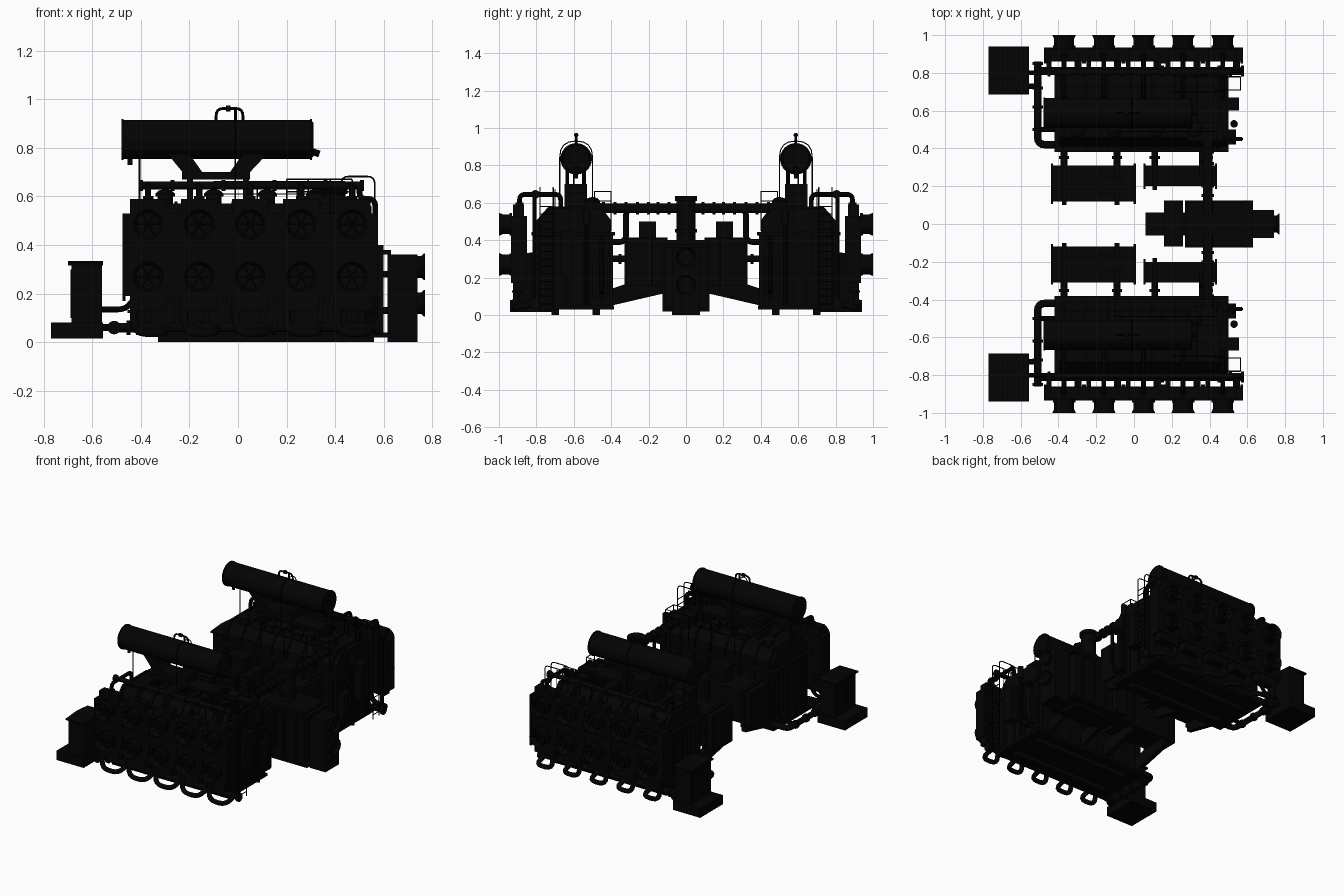
import bpy, bmesh, math
from mathutils import Vector

black = bpy.data.materials.new("black_paint")
black.diffuse_color = (0.001, 0.001, 0.001, 1)

def box(bm, x0, x1, y0, y1, z0, z1):
    prism(bm, [(y0, z0), (y1, z0), (y1, z1), (y0, z1)], x0, x1)

def prism(bm, pts, a0, a1, axis=0):
    # profile extruded along x (points are y,z) or along y (points are x,z)
    mk = (lambda a, p: (a, p[0], p[1])) if axis == 0 else (lambda a, p: (p[0], a, p[1]))
    lo = [bm.verts.new(mk(a0, p)) for p in pts]
    hi = [bm.verts.new(mk(a1, p)) for p in pts]
    skin(bm, [lo, hi])

def skin(bm, rings):
    n = len(rings[0])
    for a, b in zip(rings, rings[1:]):
        for i in range(n):
            bm.faces.new((a[i], a[(i + 1) % n], b[(i + 1) % n], b[i]))
    bm.faces.new(rings[0][::-1])
    bm.faces.new(rings[-1])

def lathe(bm, axis, c, prof, n=24):
    # prof: (absolute position along axis, radius)
    u, v = (axis + 1) % 3, (axis + 2) % 3
    rings = []
    for d, r in prof:
        ring = []
        for i in range(n):
            p = list(c)
            p[axis] = d
            p[u] += r * math.cos(2 * math.pi * i / n)
            p[v] += r * math.sin(2 * math.pi * i / n)
            ring.append(bm.verts.new(p))
        rings.append(ring)
    skin(bm, rings)

def tube(bm, pts, r, bend=0.03, n=10):
    pts = [Vector(p) for p in pts]
    path = [pts[0]]
    for a, b, c in zip(pts, pts[1:], pts[2:]):
        k = min(bend, (a - b).length * .49, (c - b).length * .49)
        s, e = b + (a - b).normalized() * k, b + (c - b).normalized() * k
        path += [s.lerp(b, t).lerp(b.lerp(e, t), t) for t in (0, .25, .5, .75, 1)]
    path.append(pts[-1])
    rings, prev, nor = [], None, None
    for i, p in enumerate(path):
        t = (path[min(i + 1, len(path) - 1)] - path[max(i - 1, 0)]).normalized()
        nor = t.orthogonal().normalized() if prev is None else prev.rotation_difference(t) @ nor
        bi, prev = t.cross(nor), t
        rings.append([bm.verts.new(p + r * (math.cos(q) * nor + math.sin(q) * bi))
                      for q in (2 * math.pi * j / n for j in range(n))])
    skin(bm, rings)

def part(name, build, mirror=True):
    bm = bmesh.new()
    build(bm)
    bmesh.ops.recalc_face_normals(bm, faces=bm.faces)
    me = bpy.data.meshes.new(name)
    bm.to_mesh(me)
    bm.free()
    me.materials.append(black)
    ob = bpy.data.objects.new(name, me)
    bpy.context.collection.objects.link(ob)
    if mirror:
        m = ob.modifiers.new("mirror", 'MIRROR')
        m.use_axis = (False, True, False)
        m.use_mirror_merge = False

# Main tank with sloped cover, flanges, ribs and skids
def tank(bm):
    prism(bm, [(.41, .03), (.79, .03), (.79, .5), (.73, .57), (.46, .57), (.41, .5)], -.4, .49)
    box(bm, -.42, .5, .38, .825, .425, .445)
    box(bm, -.42, .5, .385, .815, .03, .05)
    for i in range(8):
        x = -.38 + i * .118
        box(bm, x, x + .022, .39, .81, .05, .425)
        prism(bm, [(.40, .445), (.80, .445), (.80, .505), (.735, .58), (.455, .58), (.40, .505)], x, x + .012)
    for y in (.44, .53, .63, .73):
        box(bm, -.415, .5, y, y + .02, .05, .425)
    for y in (.46, .68):
        box(bm, -.33, .43, y, y + .04, 0, .03)
part("main_tank", tank)

# Cooler bank: five coolers, each with two bell-mouth fans
XS = [-.37 + .21 * i for i in range(5)]
def coolers(bm):
    for x in XS:
        box(bm, x - .1, x + .1, .86, .93, .19, .53)
        box(bm, x - .105, x + .105, .865, .935, .35, .385)
        box(bm, x - .075, x + .075, .865, .925, .53, .59)
        box(bm, x - .075, x + .075, .865, .925, .13, .19)
        for s in (-1, 1):
            box(bm, x + s * .1 - .006, x + s * .1 + .006, .85, .935, .17, .53)
            box(bm, x + s * .08 - .012, x + s * .08 + .012, .79, .87, .24, .28)
part("cooler_bank", coolers)

def fans(bm):
    for x in XS:
        for z in (.27, .485):
            lathe(bm, 1, (x, 0, z), [(.93, .06), (.945, .06), (.945, .053), (.98, .053), (1, .062),
                                     (1, .058), (.985, .048), (.95, .048)])
            lathe(bm, 1, (x, 0, z), [(.94, .016), (.985, .016)], 12)
            for k in range(3):
                q = k * math.pi / 3
                dx, dz = .05 * math.cos(q), .05 * math.sin(q)
                tube(bm, [(x - dx, .985, z - dz), (x + dx, .985, z + dz)], .003, n=6)
part("cooler_fans", fans)

# Oil pipes: top and bottom headers, their branches and the looped returns
def pipes(bm):
    tube(bm, [(-.41, .805, .645), (.51, .805, .645)], .016, n=14)
    for x in (-.4, -.27, -.06, .15, .36, .51):
        lathe(bm, 0, (0, .805, .645), [(x - .008, .023), (x + .008, .023)], 16)
    tube(bm, [(-.52, .81, .06), (.575, .81, .06)], .02, n=14)
    for x in (-.45, -.16, .15, .45, .575):
        lathe(bm, 0, (0, .81, .06), [(x - .008, .03), (x + .008, .03)], 16)
    for x in XS:
        tube(bm, [(x, .89, .58), (x, .89, .645), (x, .67, .645), (x, .67, .55)], .013)
        lathe(bm, 2, (x, .89, 0), [(.59, .022), (.602, .022)], 14)
        tube(bm, [(x - .06, .905, .15), (x - .06, .915, .037), (x + .07, .915, .037), (x + .07, .81, .06)],
             .016, .06, 12)
        lathe(bm, 2, (x - .06, .905, 0), [(.12, .025), (.132, .025)], 14)
part("oil_pipes", pipes)

# Piping between control cabinet and tank end
def endpipes(bm):
    tube(bm, [(-.51, .86, .06), (-.51, .42, .06), (-.38, .42, .06)], .02, .04, 14)
    tube(bm, [(-.57, .73, .06), (-.51, .73, .06)], .015)
    tube(bm, [(-.57, .8, .135), (-.46, .8, .135), (-.42, .8, .19), (-.38, .8, .19)], .012, .04)
    tube(bm, [(-.51, .5, .06), (-.44, .5, .06), (-.42, .5, .11), (-.38, .5, .11)], .014)
    for y in (.5, .62, .72, .85):
        lathe(bm, 1, (-.51, 0, .06), [(y - .008, .028), (y + .008, .028)], 16)
part("end_pipes", endpipes)

# Control cabinet on plinth
def cabinet(bm):
    box(bm, -.77, -.555, .685, .94, .015, .08)
    box(bm, -.685, -.56, .7, .925, .08, .315)
    prism(bm, [(.69, .315), (.935, .315), (.935, .325), (.81, .335), (.69, .325)], -.7, -.555)
    box(bm, -.69, -.68, .715, .805, .1, .3)
    box(bm, -.69, -.68, .82, .91, .1, .3)
part("control_cabinet", cabinet)

# Conservator drum, its support and vent pipes
def drum(bm):
    lathe(bm, 0, (0, .587, .835), [(-.48, .07), (-.475, .08), (-.47, .08), (.295, .08), (.3, .08), (.31, .07)], 40)
    for x in (-.475, .3):
        lathe(bm, 0, (0, .587, .835), [(x - .004, .084), (x + .004, .084)], 40)
    lathe(bm, 2, (-.445, .587, 0), [(.73, .01), (.77, .01)], 12)
    tube(bm, [(.29, .587, .79), (.335, .587, .775)], .014)
part("conservator", drum)

def support(bm):
    box(bm, -.23, .05, .53, .65, .67, .70)
    box(bm, -.23, .27, .53, .65, .635, .655)
    for x in (-.21, .02, .24):
        box(bm, x, x + .025, .53, .65, .55, .67 if x < .1 else .64)
    for y in (.535, .625):
        prism(bm, [(-.22, .69), (-.14, .69), (-.2, .775), (-.29, .775)], y, y + .02, 1)
        prism(bm, [(-.04, .69), (.04, .69), (.12, .775), (.02, .775)], y, y + .02, 1)
    tube(bm, [(-.09, .587, .9), (-.09, .587, .962), (.02, .587, .962), (.02, .587, .9)], .006)
    tube(bm, [(-.01, .587, .9), (-.01, .587, .955)], .006)
    lathe(bm, 0, (0, .587, .962), [(-.05, .012), (-.03, .012)], 12)
    tube(bm, [(-.012, .5, .55), (-.012, .5, .93), (-.012, .675, .93), (-.012, .675, .55)], .003, .09, 6)
    tube(bm, [(-.405, .6, .56), (-.405, .6, .77)], .004, n=6)
part("conservator_support", support)

# Top fittings, turrets and handrails
def topside(bm):
    for x in (-.3, -.1, .12, .32):
        lathe(bm, 2, (x, .5, 0), [(.55, .032), (.6, .032), (.6, .04), (.612, .04), (.625, .025), (.63, .005)])
    box(bm, .28, .47, .44, .54, .54, .6)
part("top_turrets", topside)

def rails(bm):
    for y, z, x0, x1 in ((.4, .66, -.1, .44), (.49, .66, -.1, .44), (.7, .67, .2, .47), (.78, .67, .2, .47)):
        for k in range(4):
            x = x0 + (x1 - x0) * k / 3
            tube(bm, [(x, y, .45), (x, y, z)], .003, n=6)
        for h in (z, z - .05):
            tube(bm, [(x0, y, h), (x1, y, h)], .003, n=6)
    for x in (-.1, .44):
        for h in (.61, .66):
            tube(bm, [(x, .4, h), (x, .49, h)], .003, n=6)
    for y in (.71, .78):
        tube(bm, [(.425, y, .55), (.425, y, .682), (.563, y, .682), (.563, y, .03)], .0035, n=6)
    for i in range(14):
        tube(bm, [(.563, .71, .06 + i * .04), (.563, .78, .06 + i * .04)], .003, n=6)
part("handrails_and_ladder", rails)

# Fittings on the right end of the tank
def endgear(bm):
    box(bm, .48, .555, .6, .67, .2, .45)
    box(bm, .48, .54, .42, .5, .1, .3)
    tube(bm, [(.48, .45, .4), (.565, .45, .4), (.565, .45, .12), (.48, .45, .12)], .012)
    for z in (.12, .4):
        lathe(bm, 0, (0, .45, z), [(.52, .024), (.535, .024)], 14)
    tube(bm, [(.53, .53, .05), (.53, .53, .55)], .012)
    lathe(bm, 2, (.53, .53, 0), [(.48, .02), (.56, .02)], 14)
    tube(bm, [(.565, .81, .06), (.565, .81, .59), (.5, .81, .59), (.5, .81, .645)], .012)
part("end_fittings", endgear)

# Inner side boxes between the machines, with bands, stubs and brackets
def inner(bm):
    for x0, x1, y0, y1, bands in ((-.44, .01, .12, .31, (-.37, -.09)), (.05, .44, .2, .31, (.11, .39))):
        box(bm, x0, x1, y0, y1, .17, .4)
        for x in (x0, x1 - .012):
            box(bm, x, x + .012, y0 - .015, y1 + .01, .155, .41)
        for x in bands:
            box(bm, x - .012, x + .012, y0 - .02, y1 + .02, .155, .415)
            tube(bm, [(x, .3, .3), (x, .42, .3)], .018, n=14)
            lathe(bm, 1, (x, 0, .3), [(.345, .027), (.36, .027)], 16)
            prism(bm, [(.4, .05), (y0, .115), (y0, .17), (y1, .17), (.4, .14)], x - .016, x + .016)
    box(bm, -.2, -.06, .16, .25, .4, .5)
part("inner_boxes", inner)

# Cross duct joining both machines
def duct(bm):
    lathe(bm, 1, (.39, 0, .57), [(.03, .026), (.5, .026)], 20)
    for y in (.09, .15, .2, .26, .32, .38, .44):
        lathe(bm, 1, (.39, 0, .57), [(y - .008, .033), (y + .008, .033)], 20)
    tube(bm, [(.36, .25, .57), (.36, .32, .57), (.36, .32, .39), (.36, .42, .39)], .016, .04, 14)
part("cross_duct", duct)

# Centre unit: tank, column, left drum and twin-fan cooler
def centre(bm):
    box(bm, .28, .6, -.115, .115, .02, .4)
    for z in (.02, .36):
        box(bm, .27, .63, -.125, .125, z, z + .02)
    for x in (.33, .43, .53):
        box(bm, x, x + .015, -.125, .125, .04, .36)
    lathe(bm, 2, (.39, 0, 0), [(.38, .05), (.44, .05), (.44, .06), (.46, .06), (.46, .05), (.61, .05),
                               (.61, .06), (.635, .06)])
    box(bm, .16, .26, -.12, .125, .04, .34)
    box(bm, .25, .29, -.06, .06, .1, .3)
    box(bm, .06, .16, -.06, .06, .05, .28)
    box(bm, .3, .56, -.07, .07, 0, .03)
part("centre_unit", centre, False)

def ccooler(bm):
    box(bm, .615, .74, -.075, .075, 0, .36)
    for z in (.16, .31):
        tube(bm, [(.58, 0, z - .03), (.63, 0, z - .03)], .014)
        lathe(bm, 0, (0, 0, z), [(.735, .045), (.755, .045), (.765, .055), (.77, .055), (.77, .05), (.75, .04)])
part("centre_cooler", ccooler, False)

for ob in bpy.context.collection.objects:
    ob.select_set(True)
    bpy.context.view_layer.objects.active = ob
bpy.ops.object.shade_smooth_by_angle(angle=math.radians(35))
